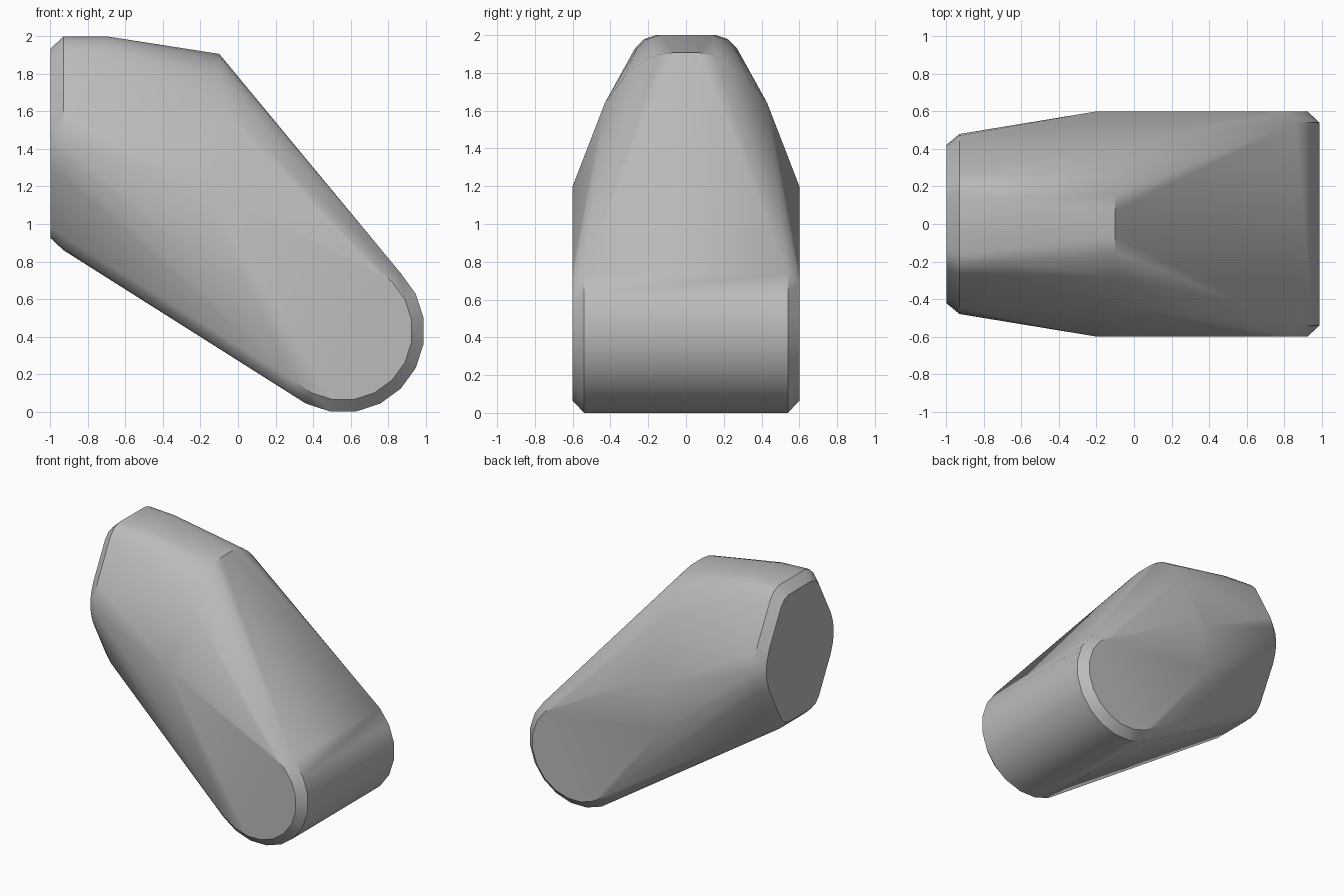
import bpy
import bmesh
import math

if "Cube" in bpy.data.objects:
    bpy.data.objects.remove(bpy.data.objects["Cube"], do_unlink=True)

# Plain grey finish
grey = bpy.data.materials.new("plain_grey")
grey.use_nodes = True
colour = (0.5, 0.5, 0.5, 1)
grey.diffuse_color = colour
grey.node_tree.nodes["Principled BSDF"].inputs["Base Color"].default_value = colour


def mirrored(x, half_profile):
    """Cross-section at x, mirrored from one side to the other."""
    return [(x, s * y, z) for y, z in half_profile for s in (-1, 1)]


def disc(y, radius, sides=20, cx=0.56, cz=0.43):
    """Ring of points around the rounded foot's axis."""
    turn = 2 * math.pi / sides
    return [(cx + radius * math.sin((i + 0.5) * turn), y,
             cz + radius * math.cos((i + 0.5) * turn)) for i in range(sides)]


# Rounded foot with chamfered rims
points = []
for side in (-1, 1):
    points += disc(side * 0.54, 0.435) + disc(side * 0.6, 0.37)

# Rounded hexagonal rear end, with a bevelled end face
mid_z = 1.43
upper = [(0.16, 0.57), (0.22, 0.55), (0.27, 0.5), (0.44, 0.18), (0.47, 0.09)]
rear = upper + [(y, -h) for y, h in upper] + [(0.48, 0)]
points += mirrored(-0.93, [(y, mid_z + h) for y, h in rear])
points += mirrored(-1, [(y * 0.88, mid_z + h * 0.885) for y, h in rear])

# Crown and shoulders of the middle
points += mirrored(-0.7, [(0.14, 2.0), (0.2, 1.98), (0.26, 1.93)])
points += mirrored(-0.1, [(0.07, 1.907), (0.15, 1.895), (0.22, 1.865),
                          (0.28, 1.82), (0.33, 1.77), (0.43, 1.64), (0.6, 1.2)])
points += mirrored(-0.2, [(0.6, 1.2), (0.6, 0.82)])

# Wrap all sections in one tight skin
bm = bmesh.new()
for p in points:
    bm.verts.new(p)
hull = bmesh.ops.convex_hull(bm, input=bm.verts)
loose = {v for v in hull["geom_interior"] + hull["geom_unused"]
         if isinstance(v, bmesh.types.BMVert)}
bmesh.ops.delete(bm, geom=list(loose), context="VERTS")
bmesh.ops.dissolve_limit(bm, angle_limit=math.radians(0.5),
                         verts=bm.verts, edges=bm.edges)
bmesh.ops.recalc_face_normals(bm, faces=bm.faces)
mesh = bpy.data.meshes.new("body")
bm.to_mesh(mesh)
bm.free()
mesh.materials.append(grey)
body = bpy.data.objects.new("body", mesh)
bpy.context.collection.objects.link(body)

# Smooth shading with crisp rims
bpy.ops.object.select_all(action="DESELECT")
body.select_set(True)
bpy.context.view_layer.objects.active = body
bpy.ops.object.shade_smooth_by_angle(angle=math.radians(35))
